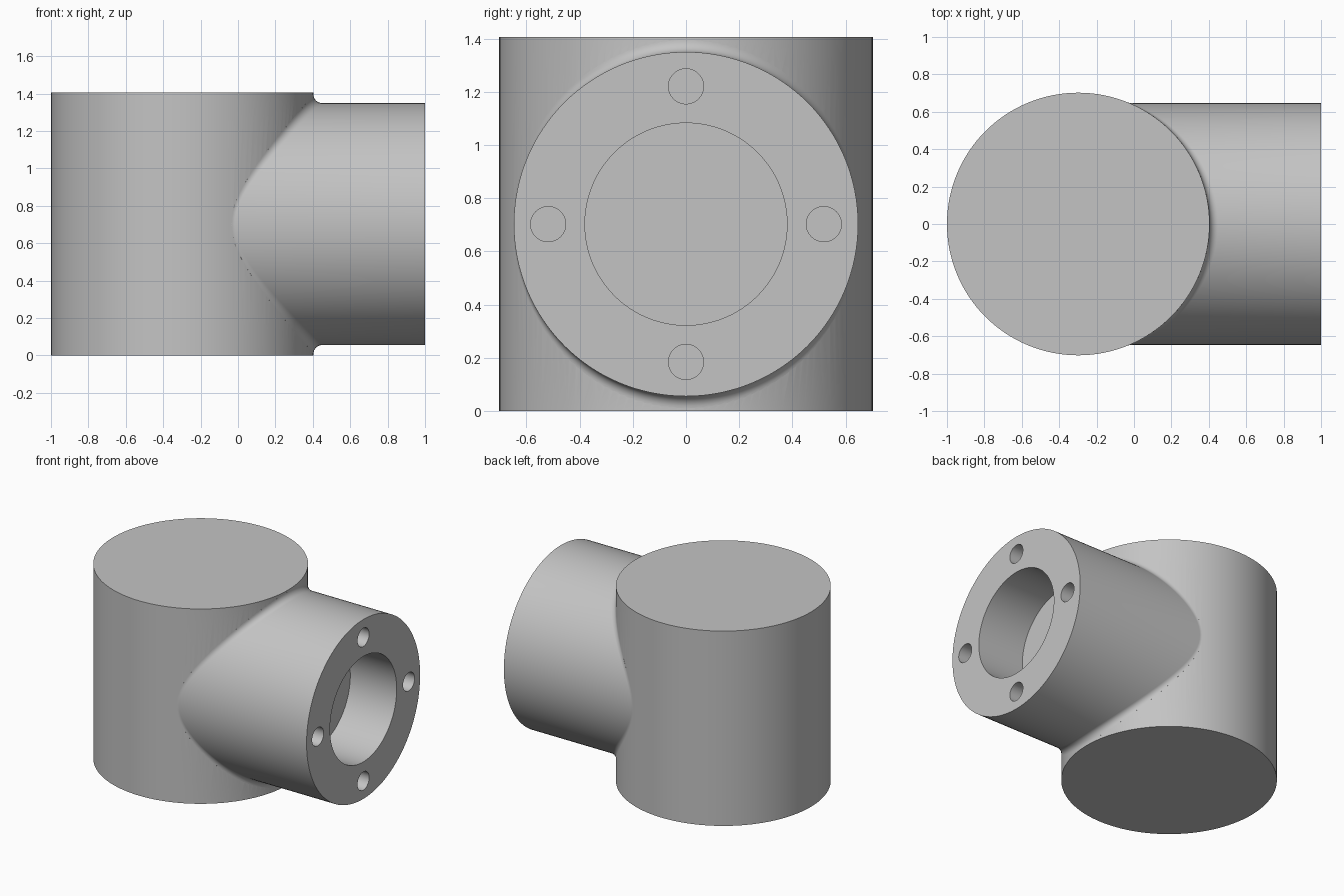
import bpy
import bmesh
from math import cos, sin, pi, sqrt
from mathutils import Matrix, Vector

if "Cube" in bpy.data.objects:
    bpy.data.objects.remove(bpy.data.objects["Cube"])

BODY_R, BODY_X, HEIGHT = 0.702, -0.298, 1.405
BRANCH_R, FILLET, MID = 0.647, 0.045, 0.7025
SIDES, ARC_STEPS = 128, 8

grey = bpy.data.materials.new("plain grey")
grey.use_nodes = True
colour = (0.55, 0.55, 0.55, 1)
grey.diffuse_color = colour
grey.node_tree.nodes["Principled BSDF"].inputs["Base Color"].default_value = colour


def make_object(name, bm):
    bmesh.ops.recalc_face_normals(bm, faces=bm.faces)
    mesh = bpy.data.meshes.new(name)
    bm.to_mesh(mesh)
    bm.free()
    mesh.materials.append(grey)
    obj = bpy.data.objects.new(name, mesh)
    bpy.context.collection.objects.link(obj)
    return obj


def cylinder(name, radius, length, centre, along_x=False, sides=SIDES):
    bm = bmesh.new()
    turn = Matrix.Rotation(pi / 2, 4, "Y") if along_x else Matrix()
    bmesh.ops.create_cone(bm, cap_ends=True, segments=sides, radius1=radius,
                          radius2=radius, depth=length,
                          matrix=Matrix.Translation(centre) @ turn)
    return make_object(name, bm)


def combine(target, other, operation):
    mod = target.modifiers.new("boolean", "BOOLEAN")
    mod.operation, mod.solver, mod.object = operation, "EXACT", other
    bpy.context.view_layer.objects.active = target
    bpy.ops.object.modifier_apply(modifier=mod.name)
    bpy.data.objects.remove(other)


def branch_section(angle):
    """Lengthwise line of the branch, with a rolling-ball fillet at its root."""
    c, s = cos(angle), sin(angle)
    y, rise = (BRANCH_R + FILLET) * c, (BRANCH_R + FILLET) * s
    reach = sqrt((BODY_R + FILLET) ** 2 - y * y)
    ball = Vector((BODY_X + reach, y, MID + rise))
    to_body = Vector((-reach, -y, 0)).normalized()
    to_branch = Vector((0, -c, -s))
    points = [Vector((BODY_X, 0.6 * c, MID + 0.6 * s))]
    points += [ball + FILLET * to_body.slerp(to_branch, i / ARC_STEPS)
               for i in range(ARC_STEPS + 1)]
    points.append(Vector((1, BRANCH_R * c, MID + BRANCH_R * s)))
    return points


# Side branch, lofted around its axis
bm = bmesh.new()
lines = [[bm.verts.new(p) for p in branch_section(2 * pi * i / SIDES)]
         for i in range(SIDES)]
for i, line in enumerate(lines):
    following = lines[(i + 1) % SIDES]
    for j in range(len(line) - 1):
        bm.faces.new((line[j], line[j + 1], following[j + 1], following[j]))
for end in (0, -1):
    bm.faces.new([line[end] for line in lines])
branch = make_object("side_branch", bm)

# Blind bore and four bolt holes in the flange face
combine(branch, cylinder("bore_cutter", 0.38, 0.74, (1, 0, MID), True), "DIFFERENCE")
for k in range(4):
    spot = (1, 0.518 * cos(k * pi / 2), MID + 0.518 * sin(k * pi / 2))
    combine(branch, cylinder("bolt_cutter", 0.066, 0.6, spot, True, 48), "DIFFERENCE")

# Upright body joined with the branch
body = cylinder("pipe_body", BODY_R, HEIGHT, (BODY_X, 0, HEIGHT / 2))
combine(body, branch, "UNION")

bpy.ops.object.select_all(action="DESELECT")
body.select_set(True)
bpy.context.view_layer.objects.active = body
bpy.ops.object.shade_smooth_by_angle(angle=pi / 6)
